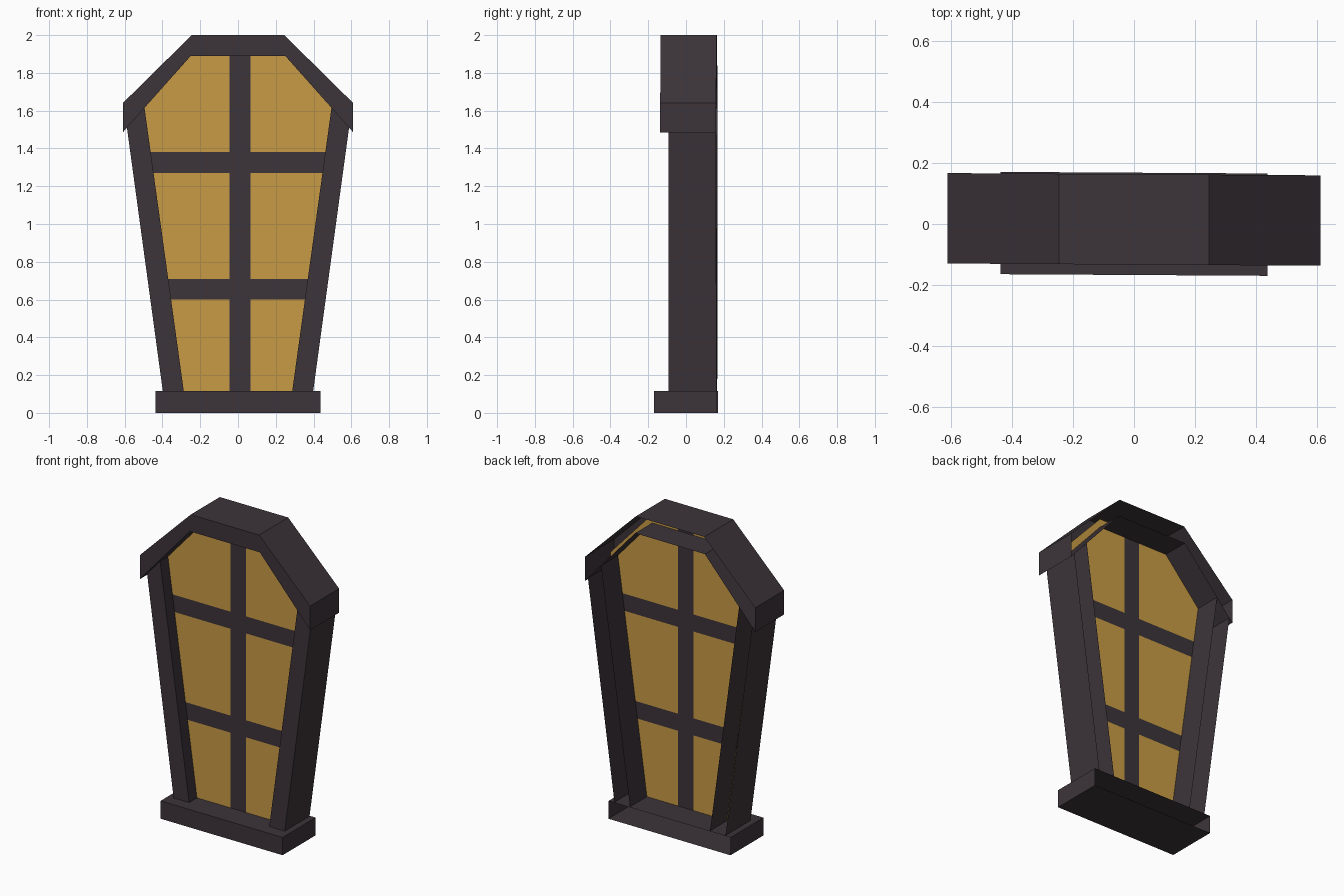
import bpy, bmesh

if "Cube" in bpy.data.objects:
    bpy.data.objects.remove(bpy.data.objects["Cube"])

SKEW = -0.006  # the whole window is turned very slightly about z


def material(name, rgb):
    m = bpy.data.materials.new(name)
    m.diffuse_color = (*rgb, 1)
    m.use_nodes = True
    m.node_tree.nodes["Principled BSDF"].inputs["Base Color"].default_value = m.diffuse_color
    return m


wood = material("dark_wood", (0.046, 0.035, 0.042))
glass = material("amber_glass", (0.578, 0.328, 0.060))


def finish(bm, name, mats):
    me = bpy.data.meshes.new(name)
    bm.to_mesh(me)
    bm.free()
    for m in mats:
        me.materials.append(m)
    ob = bpy.data.objects.new(name, me)
    bpy.context.collection.objects.link(ob)
    return ob


def shell(name, profile, y0, y1):
    """Profile (x, z), counter-clockwise from the front, extruded back and left open behind."""
    bm = bmesh.new()
    f = [bm.verts.new((x, y0 + SKEW * x, z)) for x, z in profile]
    b = [bm.verts.new((x, y1 + SKEW * x, z)) for x, z in profile]
    bm.faces.new(f)
    for i in range(len(f)):
        j = (i + 1) % len(f)
        bm.faces.new((f[j], f[i], b[i], b[j]))
    return finish(bm, name, [wood])


def mirrored(right):
    """Complete a right half outline, listed bottom to top, with its left half."""
    return right + [(-x, z) for x, z in reversed(right)]


# Sill
shell("sill", mirrored([(0.437, 0.0), (0.437, 0.115)]), -0.167, 0.168)

# Leaning side posts
post = [(0.287, 0.115), (0.398, 0.115), (0.588, 1.51), (0.495, 1.615)]
shell("right_post", post, -0.09, 0.163)
shell("left_post", [(-x, z) for x, z in reversed(post)], -0.09, 0.163)

# Angled hood over the top
outer = [(0.61, 1.485), (0.61, 1.64), (0.245, 2.0)]
inner = [(0.25, 1.89), (0.495, 1.615)]
hood = mirrored(outer) + [(-x, z) for x, z in reversed(inner)] + inner
shell("hood", hood, -0.133, 0.163)

# Glass pane, cut along the bar edges
bm = bmesh.new()
pane = mirrored([(0.31, 0.115), (0.55, 1.62), (0.25, 1.945)])
bm.faces.new([bm.verts.new((x, -0.01 + SKEW * x, z)) for x, z in pane])
BARS_X = [(-0.045, 0.065)]
BARS_Z = [(0.60, 0.71), (1.27, 1.38)]
cuts = [((x, 0, 0), (1, 0, 0)) for bar in BARS_X for x in bar]
cuts += [((0, 0, z), (0, 0, 1)) for bar in BARS_Z for z in bar]
for co, no in cuts:
    bmesh.ops.bisect_plane(bm, geom=bm.verts[:] + bm.edges[:] + bm.faces[:],
                           plane_co=co, plane_no=no)
# Faces lying inside a bar are wood, the rest are glass
for face in bm.faces:
    c = face.calc_center_median()
    in_bar = any(a < c.x < b for a, b in BARS_X) or any(a < c.z < b for a, b in BARS_Z)
    face.material_index = 1 if in_bar else 0
finish(bm, "glass_pane_with_bars", [glass, wood])
